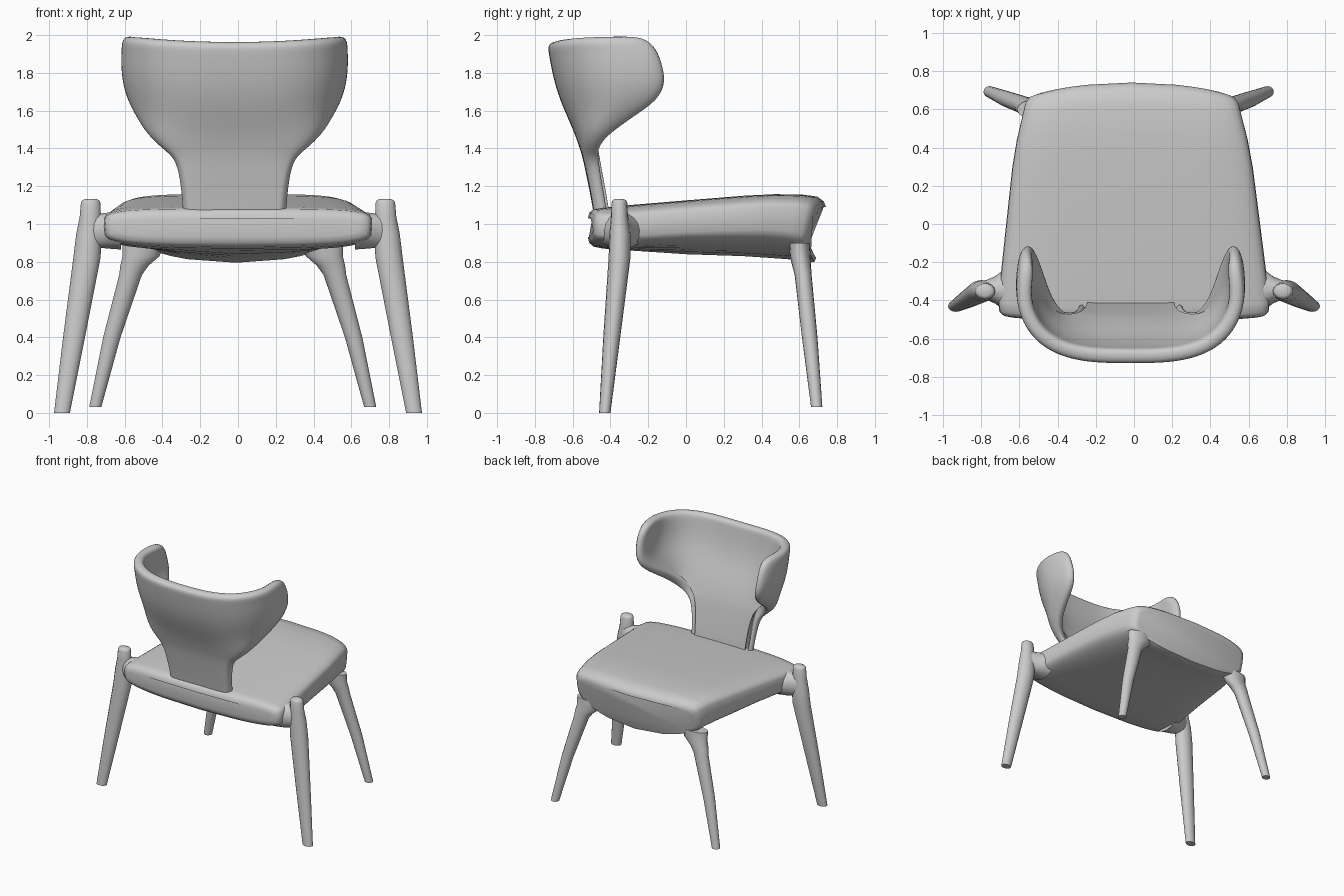
import bpy, bmesh, math

if "Cube" in bpy.data.objects:
    bpy.data.objects.remove(bpy.data.objects["Cube"])


def finish(name, bm, angle=50):
    bmesh.ops.recalc_face_normals(bm, faces=bm.faces)
    me = bpy.data.meshes.new(name)
    bm.to_mesh(me)
    bm.free()
    ob = bpy.data.objects.new(name, me)
    bpy.context.collection.objects.link(ob)
    bpy.ops.object.select_all(action='DESELECT')
    ob.select_set(True)
    bpy.context.view_layer.objects.active = ob
    bpy.ops.object.shade_smooth_by_angle(angle=math.radians(angle))
    return ob


def loft(name, rings, closed=True, angle=50):
    """Skin a list of point rings; closed rings also get end caps."""
    bm = bmesh.new()
    vs = [[bm.verts.new(p) for p in r] for r in rings]
    n = len(vs[0])
    for a, b in zip(vs, vs[1:]):
        for i in range(n if closed else n - 1):
            j = (i + 1) % n
            bm.faces.new((a[i], a[j], b[j], b[i]))
    if closed:
        bm.faces.new(vs[0])
        bm.faces.new(vs[-1])
    return finish(name, bm, angle)


def spow(v, e):
    return math.copysign(abs(v) ** e, v)


def interp(rows, t):
    """Linear lookup in rows keyed by their first value."""
    for a, b in zip(rows, rows[1:]):
        if t <= b[0]:
            f = (t - a[0]) / (b[0] - a[0])
            return [p + (q - p) * f for p, q in zip(a, b)]
    return list(rows[-1])


# Seat: sections from back to front (y, half width, top, bottom edge, bottom centre)
sections = [(-0.49, 0.64, 1.03, 0.94, 0.93), (-0.482, 0.68, 1.06, 0.91, 0.90),
            (-0.46, 0.705, 1.08, 0.895, 0.88), (-0.41, 0.71, 1.087, 0.885, 0.87),
            (-0.30, 0.70, 1.10, 0.875, 0.86), (0.0, 0.665, 1.125, 0.895, 0.84),
            (0.30, 0.63, 1.15, 0.90, 0.83), (0.45, 0.605, 1.158, 0.90, 0.82),
            (0.58, 0.575, 1.155, 0.89, 0.81), (0.645, 0.56, 1.145, 0.88, 0.795),
            (0.675, 0.54, 1.12, 0.885, 0.80), (0.685, 0.51, 1.09, 0.90, 0.82)]
rings = []
for y, w, top, edge, mid in sections:
    ring = []
    for i in range(40):
        a = 2 * math.pi * i / 40
        u, v = spow(math.cos(a), 0.42), spow(math.sin(a), 0.42)
        bot = edge + (mid - edge) * (1 - u * u)
        z = bot + (top - bot) * (v + 1) / 2
        bow = 1 - u * u
        yy = y
        if y > 0:
            f = (y / 0.68) ** 2
            yy += f * (0.055 * bow - 0.05 * (1 - v) / 2)
        elif y < -0.35:
            yy -= 0.03 * bow
        ring.append((w * u - 0.012 * (y + 0.45) / 1.2, yy, z))
    rings.append(ring)
loft("seat", rings)

# Backrest: rows (z, half width, middle y, wing tip y), wings wrap forward
rows = [(1.02, 0.25, -0.445, -0.435), (1.10, 0.25, -0.455, -0.445),
        (1.25, 0.265, -0.485, -0.47), (1.37, 0.295, -0.51, -0.48),
        (1.43, 0.37, -0.53, -0.47), (1.50, 0.445, -0.555, -0.40),
        (1.58, 0.495, -0.59, -0.27), (1.66, 0.54, -0.625, -0.14),
        (1.75, 0.57, -0.655, -0.10), (1.84, 0.578, -0.675, -0.12),
        (1.91, 0.575, -0.687, -0.15), (1.965, 0.57, -0.695, -0.22)]
grid = []
for z, w, yc, yt in rows:
    row = []
    for i in range(-12, 13):
        t = math.pi / 2 * spow(i / 12, 1.3)
        s, c = spow(math.sin(t), 0.64), max(math.cos(t), 0) ** 0.64
        taper = 1 - 0.06 * max(0, (1 - c) - 0.6) / 0.4
        row.append((w * s * taper - 0.018, yt - (yt - yc) * c,
                    z + 0.03 * s * s * max(0, (z - 1.8) / 0.165)))
    grid.append(row)
back = loft("backrest", grid, closed=False, angle=180)
sol = back.modifiers.new("thickness", 'SOLIDIFY')
sol.thickness, sol.offset = 0.08, 0
sub = back.modifiers.new("rounding", 'SUBSURF')
sub.levels = sub.render_levels = 2


# Legs: path of (x, y, z, radius x, radius y) from foot to top
def leg(name, path, side, dx=0):
    rings = [[(side * (x + rx * math.cos(k * math.pi / 8)) + dx,
               y + ry * math.sin(k * math.pi / 8), z) for k in range(16)]
             for x, y, z, rx, ry in path]
    return loft(name, rings)


wing_side_leg = [(0.932, -0.43, 0.0, 0.042, 0.03), (0.868, -0.393, 0.4, 0.058, 0.045),
                 (0.80, -0.352, 0.82, 0.072, 0.058), (0.788, -0.35, 0.95, 0.068, 0.055),
                 (0.782, -0.352, 1.04, 0.056, 0.045), (0.78, -0.353, 1.11, 0.052, 0.042),
                 (0.78, -0.353, 1.125, 0.046, 0.036), (0.78, -0.353, 1.132, 0.03, 0.024)]
open_side_leg = [(0.728, 0.692, 0.03, 0.032, 0.03), (0.64, 0.655, 0.4, 0.046, 0.041),
                 (0.541, 0.62, 0.73, 0.06, 0.045), (0.52, 0.612, 0.78, 0.075, 0.05),
                 (0.485, 0.605, 0.83, 0.098, 0.055), (0.475, 0.60, 0.90, 0.11, 0.055)]
for label, side in (("left", -1), ("right", 1)):
    leg("backrest_leg_" + label, wing_side_leg, side)
    leg("seat_edge_leg_" + label, open_side_leg, side, -0.028)
    # Flared joint between the seat and the leg under the backrest
    joint = [(0.62, 0.13, 0.10), (0.69, 0.10, 0.095), (0.73, 0.07, 0.09), (0.79, 0.045, 0.09)]
    loft("leg_joint_" + label,
         [[(side * x, -0.345 + ry * math.cos(k * math.pi / 8),
            0.965 + rz * math.sin(k * math.pi / 8)) for k in range(16)]
          for x, ry, rz in joint])
